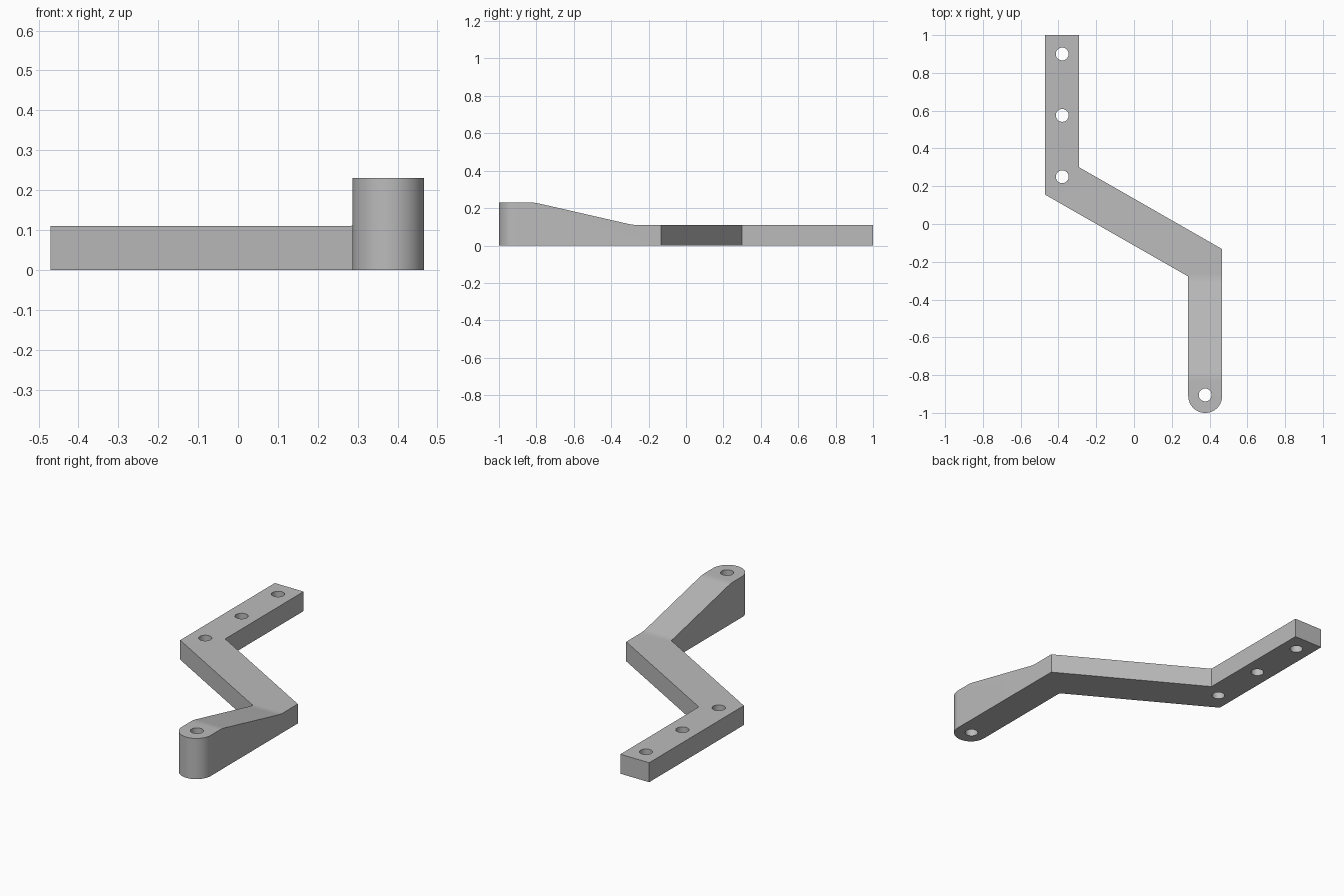
import bpy, bmesh
from math import cos, sin, pi
from mathutils import Vector

cube = bpy.data.objects.get("Cube")
if cube:
    bpy.data.objects.remove(cube, do_unlink=True)

grey = bpy.data.materials.new("plain_grey")
grey.use_nodes = True
grey.diffuse_color = (0.5, 0.5, 0.5, 1)
grey.node_tree.nodes["Principled BSDF"].inputs["Base Color"].default_value = (0.5, 0.5, 0.5, 1)


def prism(name, points, direction):
    """Extrude a closed outline along a direction."""
    bm = bmesh.new()
    face = bm.faces.new([bm.verts.new(p) for p in points])
    new = bmesh.ops.extrude_face_region(bm, geom=[face])["geom"]
    bmesh.ops.translate(bm, vec=Vector(direction),
                        verts=[g for g in new if isinstance(g, bmesh.types.BMVert)])
    bmesh.ops.recalc_face_normals(bm, faces=bm.faces)
    mesh = bpy.data.meshes.new(name)
    bm.to_mesh(mesh)
    bm.free()
    mesh.materials.append(grey)
    obj = bpy.data.objects.new(name, mesh)
    bpy.context.collection.objects.link(obj)
    return obj


def arc(x, y, radius, start, end, steps):
    angles = [start + (end - start) * i / steps for i in range(steps + 1)]
    return [(x + radius * cos(a), y + radius * sin(a)) for a in angles]


def soften(before, corner, after, size, steps=6):
    """Round a profile corner with a short quadratic curve."""
    b, c, a = Vector(before), Vector(corner), Vector(after)
    p, q = c + (b - c).normalized() * size, c + (a - c).normalized() * size
    ts = [i / steps for i in range(steps + 1)]
    return [tuple(p * (1 - t) ** 2 + c * 2 * t * (1 - t) + q * t * t) for t in ts]


def combine(body, tool, operation):
    mod = body.modifiers.new(operation.title(), "BOOLEAN")
    mod.operation, mod.solver, mod.object = operation, "EXACT", tool
    bpy.context.view_layer.objects.active = body
    bpy.ops.object.modifier_apply(modifier=mod.name)
    bpy.data.objects.remove(tool, do_unlink=True)


# Cranked arm: plan outline with a rounded front end
outline = [(-0.47, 1), (-0.47, 0.155), (0.287, -0.278)]
outline += arc(0.377, -0.91, 0.09, pi, 2 * pi, 32)
outline += [(0.467, -0.133), (-0.29, 0.3), (-0.29, 1)]
arm = prism("cranked_arm", [(x, y, 0) for x, y in outline], (0, 0, 0.3))

# Side profile: tall front boss sloping down to the flat bar
ends = [(-1.1, 0.23), (-0.81, 0.23), (-0.285, 0.11), (1.1, 0.11)]
side = [(-1.1, -0.1), ends[0]]
side += soften(*ends[:3], 0.025) + soften(*ends[1:], 0.025)
side += [ends[3], (1.1, -0.1)]
combine(arm, prism("side_profile", [(-0.6, y, z) for y, z in side], (1.2, 0, 0)), "INTERSECT")

# Bolt holes: one in the boss, three along the rear bar
for x, y in [(0.377, -0.905), (-0.38, 0.25), (-0.38, 0.575), (-0.38, 0.9)]:
    circle = arc(x, y, 0.034, 0, 2 * pi, 32)[:-1]
    combine(arm, prism("hole_cutter", [(u, v, -0.2) for u, v in circle], (0, 0, 0.6)), "DIFFERENCE")

# Smooth shading with sharp edges kept
bpy.ops.object.select_all(action="DESELECT")
arm.select_set(True)
bpy.context.view_layer.objects.active = arm
bpy.ops.object.shade_smooth_by_angle(angle=pi / 6)
